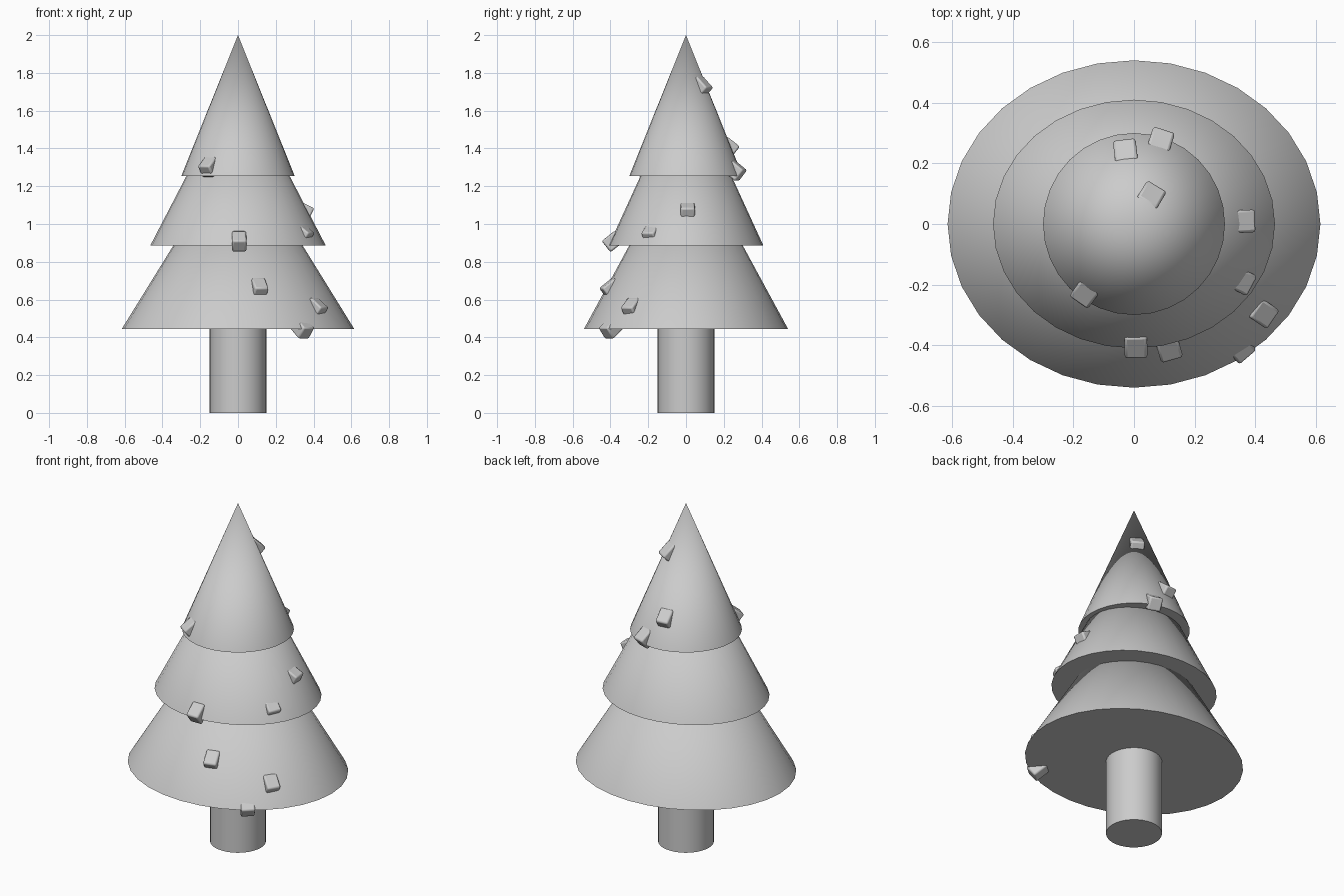
import bpy
from math import atan2, radians, cos, sin
from mathutils import Matrix, Vector

if "Cube" in bpy.data.objects:
    bpy.data.objects.remove(bpy.data.objects["Cube"])


def smooth(obj):
    bpy.ops.object.select_all(action='DESELECT')
    obj.select_set(True)
    bpy.context.view_layer.objects.active = obj
    bpy.ops.object.shade_smooth_by_angle(angle=radians(35))


# trunk
bpy.ops.mesh.primitive_cylinder_add(vertices=32, radius=0.15, depth=0.5, location=(0, 0, 0.25))
trunk = bpy.context.object
trunk.name = "trunk"
smooth(trunk)


# foliage tiers: overlapping, slightly oval cones
def tier(name, rx, ry, base, apex):
    bpy.ops.mesh.primitive_cone_add(vertices=32, radius1=1, radius2=0, depth=apex - base,
                                    location=(0, 0, (base + apex) / 2))
    cone = bpy.context.object
    cone.name = name
    cone.scale = (rx, ry, 1)
    bpy.ops.object.transform_apply(location=False, rotation=False, scale=True)
    smooth(cone)


tier("lower_tier", 0.615, 0.54, 0.445, 1.44)
tier("middle_tier", 0.465, 0.41, 0.885, 1.78)
tier("top_tier", 0.30, 0.30, 1.255, 2.0)


# ornaments: rounded blocks half sunk into the foliage,
# placed by the middle of their outer top edge and tilted down outwards
W, H, D = 0.075, 0.075, 0.09


def ornament(i, x, y, z, tilt):
    bpy.ops.mesh.primitive_cube_add(size=1)
    block = bpy.context.object
    block.name = f"ornament_{i}"
    block.data.transform(Matrix.Diagonal((D, W, H, 1)))
    block.data.transform(Matrix.Translation(Vector((-D / 2, 0, -H / 2))))
    block.location = (x, y, z)
    block.rotation_euler = (0, radians(tilt), atan2(y, x))
    bevel = block.modifiers.new("rounding", 'BEVEL')
    bevel.width = 0.009
    bevel.segments = 2
    smooth(block)


spots = [
    (-0.185, -0.262, 1.305, 38),
    (0.007, -0.446, 0.91, 38),
    (0.127, -0.452, 0.66, 38),
    (0.462, -0.318, 0.557, 38),
    (0.378, -0.442, 0.45, 38),
    (0.392, -0.207, 0.952, 36),
    (0.403, 0.010, 1.083, 26),
    (0.078, 0.128, 1.722, 44),
    (-0.033, 0.282, 1.41, 38),
    (0.101, 0.314, 1.285, 38),
]
for i, spot in enumerate(spots, 1):
    ornament(i, *spot)
